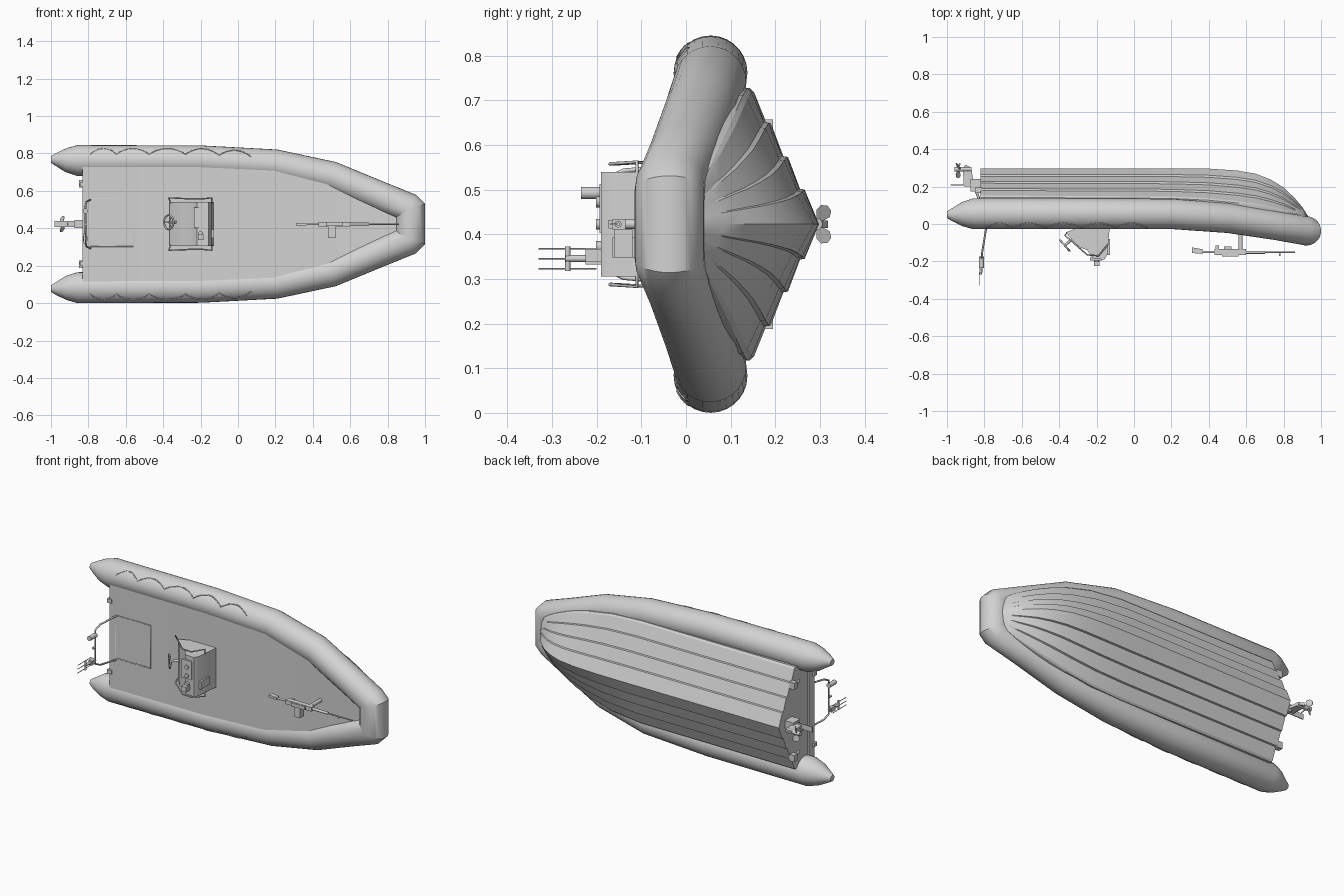
import bpy, bmesh, math
from mathutils import Vector

if "Cube" in bpy.data.objects:
    bpy.data.objects.remove(bpy.data.objects["Cube"])

CZ = 0.4225            # height of the boat's centre plane (the boat lies on its side)
DECK = -0.02           # y of the deck surface
grey = bpy.data.materials.new("light_grey")
grey.diffuse_color = (0.65, 0.65, 0.65, 1)
grey.use_nodes = True
grey.node_tree.nodes["Principled BSDF"].inputs["Base Color"].default_value = grey.diffuse_color


def finish(name, bm, angle=40):
    bmesh.ops.recalc_face_normals(bm, faces=bm.faces[:])
    me = bpy.data.meshes.new(name)
    bm.to_mesh(me)
    bm.free()
    ob = bpy.data.objects.new(name, me)
    bpy.context.collection.objects.link(ob)
    me.materials.append(grey)
    bpy.ops.object.select_all(action='DESELECT')
    ob.select_set(True)
    bpy.context.view_layer.objects.active = ob
    bpy.ops.object.shade_smooth_by_angle(angle=math.radians(angle))
    return ob


def loft(name, rings, closed=True, angle=40):
    bm = bmesh.new()
    vs = [[bm.verts.new(p) for p in r] for r in rings]
    n = len(vs[0])
    for a, b in zip(vs, vs[1:]):
        for i in range(n):
            j = (i + 1) % n
            bm.faces.new((a[i], a[j], b[j], b[i]))
    if closed:
        bm.faces.new(vs[0])
        bm.faces.new(vs[-1])
    return finish(name, bm, angle)


def box(name, x, y, w):
    """Box from x, y and sideways (w) ranges, w measured from the centre plane."""
    return loft(name, [[(a, y[0], CZ + w[0]), (a, y[1], CZ + w[0]),
                        (a, y[1], CZ + w[1]), (a, y[0], CZ + w[1])] for a in x])


def prism(name, profile, w0, w1):
    return loft(name, [[(x, y, CZ + w) for x, y in profile] for w in (w0, w1)])


def rod(name, pts, r, sides=8, cyclic=False):
    cu = bpy.data.curves.new(name, 'CURVE')
    cu.dimensions = '3D'
    cu.bevel_depth = r
    cu.bevel_resolution = max(0, sides // 2 - 2)
    cu.use_fill_caps = True
    sp = cu.splines.new('POLY')
    sp.points.add(len(pts) - 1)
    for p, (x, y, w) in zip(sp.points, pts):
        p.co = (x, y, CZ + w, 1)
    sp.use_cyclic_u = cyclic
    cu.materials.append(grey)
    ob = bpy.data.objects.new(name, cu)
    bpy.context.collection.objects.link(ob)
    return ob


# Inflatable collar: x, sideways, y, radius along one side, mirrored round the bow
side = [(-1.0, .345, .05, .018), (-.97, .345, .05, .036), (-.92, .342, .053, .064),
        (-.86, .34, .055, .0825), (-.2, .338, .055, .0825), (.2, .318, .054, .081),
        (.5, .255, .032, .08), (.75, .153, -.006, .079), (.908, .09, -.035, .078),
        (.922, .076, -.037, .078)]
path = side + [(x, -w, y, r) for x, w, y, r in reversed(side)]
rings = []
for i, (x, w, y, r) in enumerate(path):
    p = Vector((x, w))
    d0 = (p - Vector(path[i - 1][:2])).normalized() if i else None
    d1 = (Vector(path[i + 1][:2]) - p).normalized() if i < len(path) - 1 else None
    t = ((d0 or d1) + (d1 or d0)).normalized()
    s = r / t.dot(d1 or d0)
    n = Vector((-t.y, t.x))
    rings.append([(x + n.x * s * math.cos(a), y + r * math.sin(a), CZ + w + n.y * s * math.cos(a))
                  for a in (k * math.tau / 28 for k in range(28))])
loft("inflatable_collar", rings, angle=32)

# Deck fills the space between the collar sides and rises to the bow
deck = [(-.832, .33, DECK), (.2, .318, DECK), (.5, .255, -.033), (.75, .153, -.05), (.92, .08, -.065)]
loft("deck", [[(x, y, CZ - w), (x, y, CZ + w), (x, .03, CZ + w), (x, .03, CZ - w)]
              for x, w, y in deck])

# Stepped V hull: x, chine half width, chine y, keel y
stations = [(-.82, .305, .143, .298), (.2, .305, .137, .298), (.4, .289, .127, .296),
            (.55, .257, .113, .286), (.65, .226, .1, .269), (.73, .195, .085, .238),
            (.8, .163, .07, .195), (.86, .132, .055, .138), (.9, .105, .044, .09),
            (.935, .075, .03, .035)]
rings = []
for x, c, cy, ky in stations:
    lap = .008 * (ky - cy) / .155
    pts = [(c, -.01), (c, cy)]
    for t in (.03, .25, .5, .74):
        y = cy + (ky - cy) * t
        pts += [(c * (1 - t), y - lap * .3), (c * (1 - t) - .002, y + lap)] if t > .1 else [(c * .97, y + lap * .6)]
    pts.append((0, ky))
    rings.append([(x, y, CZ + w) for w, y in pts] + [(x, y, CZ - w) for w, y in reversed(pts[:-1])])
loft("hull", rings, angle=22)

# Grab ropes looped along the collar
knots = [-.79, -.65, -.475, -.28, -.1, .07]
for s in (1, -1):
    pts = []
    for a, b in zip(knots, knots[1:]):
        for k in range(9):
            u = k / 8
            off = .036 + .03 * math.sin(math.pi * u) ** .8 if 0 < u < 1 else .036
            x = a + (b - a) * u
            w = .338 - max(0, x + .2) * .05
            pts.append((x, .055 - math.sqrt(.0825 ** 2 - off ** 2), s * (w + off)))
    rod("grab_rope", pts, .003, 6)

# Deck hatch outline
h = DECK - .001
rod("hatch_outline", [(-.79, h, .135), (-.56, h, .135), (-.56, h, -.12), (-.79, h, -.12)],
    .003, 6, True)

# Steering console with pad, instruments, rails and wheel
prism("console", [(-.13, DECK), (-.143, -.165), (-.158, -.19), (-.22, -.185), (-.25, -.14),
                  (-.30, -.12), (-.365, -.045), (-.30, DECK)], -.117, .117)
box("console_front_pad", (-.15, -.128), (-.165, -.08), (-.075, -.03))
box("compass", (-.215, -.185), (-.225, -.18), (-.085, -.055))
box("instrument_panel", (-.235, -.17), (-.194, -.18), (-.02, .09))
for w in (-.05, .0, .05):
    rod("gauge", [(-.2, -.18, w), (-.2, -.202, w)], .012, 12)
for s in (1, -1):
    rod("console_rail", [(-.14, -.11, s * .11), (-.14, -.11, s * .14), (-.19, -.17, s * .135),
                         (-.25, -.165, s * .135), (-.37, -.06, s * .14), (-.36, -.05, s * .11)], .004)
ax = Vector((-.75, -.66, 0)).normalized()
e = Vector((ax.y, -ax.x, 0))
hub = Vector((-.37, -.115, .01))
wheel = [hub + .038 * (e * math.cos(a) + Vector((0, 0, math.sin(a))))
         for a in (k * math.tau / 20 for k in range(20))]
rod("steering_wheel", wheel, .005, 8, True)
for k in (0, 7, 13):
    rod("wheel_spoke", [hub, wheel[k]], .003, 6)
rod("steering_column", [hub, hub - ax * .07], .007)

# Mounted gun on its pedestal near the bow
rod("gun_pedestal", [(.57, DECK, 0), (.57, -.135, 0)], .011, 10)
box("gun_receiver", (.43, .6), (-.165, -.135), (-.012, .012))
box("gun_cover", (.47, .56), (-.174, -.164), (-.01, .01))
box("gun_grip", (.435, .455), (-.137, -.115), (-.007, .007))
prism("gun_stock", [(.31, -.155), (.365, -.16), (.365, -.135), (.31, -.125)], -.007, .007)
rod("gun_stock_bar", [(.36, -.15, 0), (.44, -.15, 0)], .006)
rod("gun_barrel", [(.6, -.152, 0), (.86, -.152, 0)], .004)
rod("gun_sleeve", [(.59, -.152, 0), (.7, -.152, 0)], .008)
box("gun_sight", (.775, .783), (-.17, -.15), (-.002, .002))
box("ammunition_box", (.48, .52), (-.16, -.12), (-.075, -.012))

# Stern arch with aerials and lights
rod("stern_arch", [(-.79, DECK, .13), (-.81, -.14, .12), (-.815, -.18, .1), (-.815, -.18, -.1),
                   (-.81, -.14, -.12), (-.79, DECK, -.13)], .005)
rod("aerial_mast", [(-.815, -.18, -.077), (-.82, -.27, -.077)], .008)
rod("aerial_bar", [(-.82, -.265, -.105), (-.82, -.265, -.05)], .006)
for w in (-.1, -.077, -.055):
    rod("aerial", [(-.825, -.2, w), (-.825, -.33, w)], .002, 6)
box("aerial_base", (-.828, -.805), (-.225, -.185), (-.09, -.065))
rod("stern_light", [(-.816, -.175, .07), (-.816, -.235, .07)], .014, 10)
rod("stern_lamp", [(-.815, -.18, 0), (-.815, -.2, 0)], .007)

# Outboard drive: housing, plate, leg and three-bladed propeller
box("drive_housing", (-.875, -.815), (.175, .24), (-.022, .022))
box("drive_plate", (-.98, -.83), (.207, .212), (-.016, .016))
prism("drive_leg", [(-.855, .2), (-.91, .2), (-.915, .3), (-.9, .318), (-.87, .3)], -.008, .008)
rod("propeller_hub", [(-.96, .293, 0), (-.87, .293, 0)], .013, 12)
for k in range(3):
    a = math.pi / 3 + k * math.tau / 3
    r, t = Vector((0, math.cos(a), math.sin(a))), Vector((0, -math.sin(a), math.cos(a)))
    quads = []
    for shift in (-.0015, .0015):
        quads.append([Vector((-.94 + shift + q * .7, .293, CZ)) + r * d + t * q
                      for d, q in ((.01, -.006), (.028, -.017), (.042, -.013), (.048, 0),
                                   (.042, .013), (.028, .017), (.01, .006))])
    loft("propeller_blade", quads)

# Trim tabs and transom fittings on both sides
for s in (1, -1):
    box("trim_tab", (-.85, -.815), (.165, .195), sorted((s * .195, s * .235)))
    rod("trim_ram", [(-.82, .11, s * .21), (-.842, .17, s * .21)], .007)
    box("transom_cleat", (-.845, -.815), (-.028, .0), sorted((s * .2, s * .222)))
